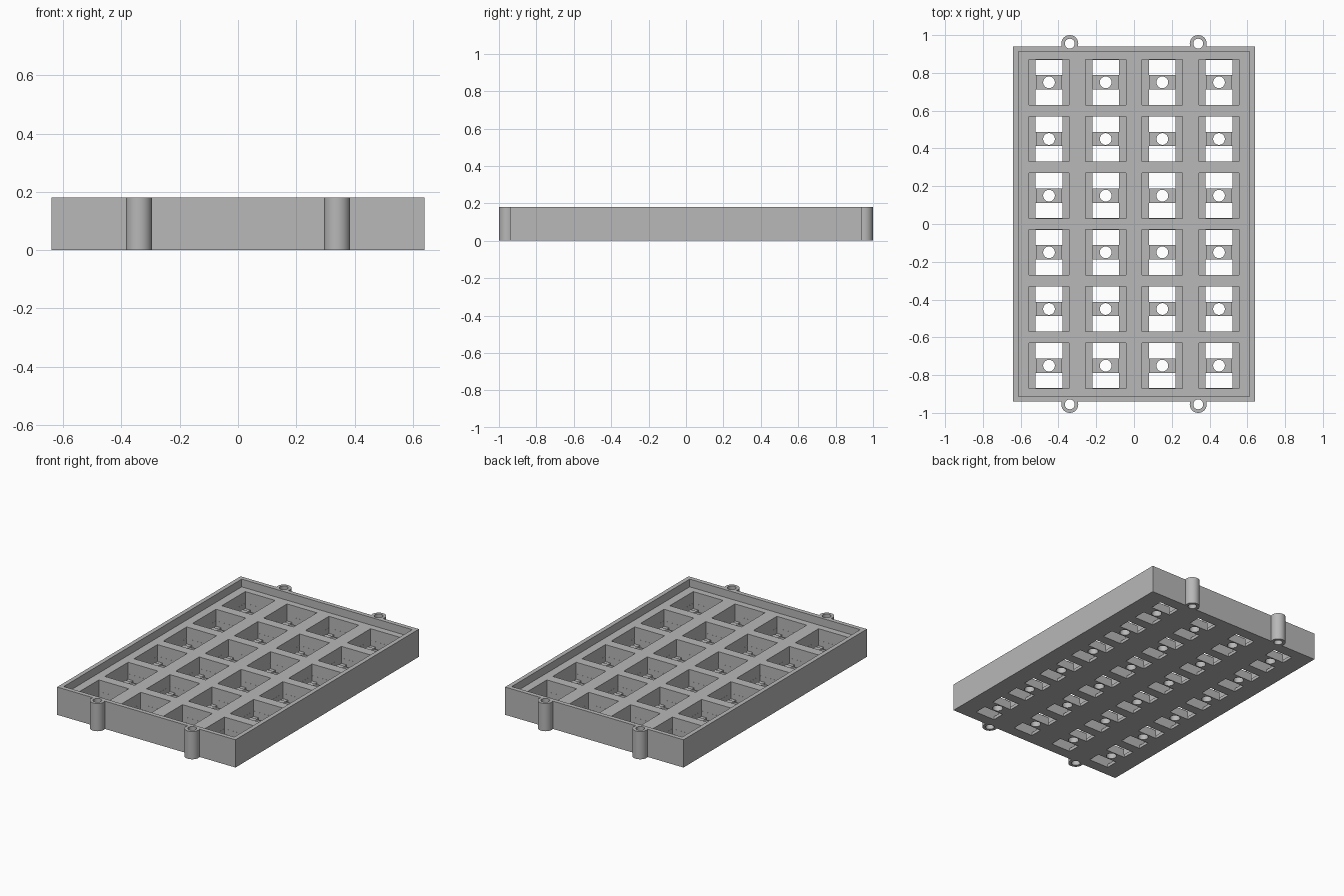
import bpy, bmesh, math
from mathutils import Matrix

if "Cube" in bpy.data.objects:
    bpy.data.objects.remove(bpy.data.objects["Cube"])

grey = bpy.data.materials.new("plain_grey")
grey.diffuse_color = (0.48, 0.48, 0.48, 1)
grey.use_nodes = True
grey.node_tree.nodes["Principled BSDF"].inputs["Base Color"].default_value = grey.diffuse_color


def add_box(bm, x0, x1, y0, y1, z0, z1):
    m = Matrix.Translation(((x0 + x1) / 2, (y0 + y1) / 2, (z0 + z1) / 2))
    m = m @ Matrix.Diagonal((x1 - x0, y1 - y0, z1 - z0, 1))
    bmesh.ops.create_cube(bm, size=1, matrix=m)


def add_cylinder(bm, x, y, r, z0, z1, n=32):
    bmesh.ops.create_cone(bm, cap_ends=True, segments=n, radius1=r, radius2=r,
                          depth=z1 - z0, matrix=Matrix.Translation((x, y, (z0 + z1) / 2)))


def to_object(name, bm):
    mesh = bpy.data.meshes.new(name)
    bm.to_mesh(mesh)
    bm.free()
    mesh.materials.append(grey)
    ob = bpy.data.objects.new(name, mesh)
    bpy.context.collection.objects.link(ob)
    return ob


def combine(target, bm, operation):
    """Apply one boolean step, then discard the helper."""
    helper = to_object("helper", bm)
    helper.hide_render = True
    mod = target.modifiers.new("step", 'BOOLEAN')
    mod.operation, mod.solver, mod.object = operation, 'EXACT', helper
    bpy.ops.object.select_all(action='DESELECT')
    bpy.context.view_layer.objects.active = target
    target.select_set(True)
    bpy.ops.object.modifier_apply(modifier=mod.name)
    bpy.data.objects.remove(helper)


HEIGHT, DECK, BAR, FLOOR = 0.18, 0.13, 0.055, 0.02
cells = [(x, y) for x in (-0.45, -0.15, 0.15, 0.45)
         for y in (-0.75, -0.45, -0.15, 0.15, 0.45, 0.75)]
bosses = [(x, y) for x in (-0.34, 0.34) for y in (-0.955, 0.955)]

# Tray block
bm = bmesh.new()
add_box(bm, -0.64, 0.64, -0.94, 0.94, 0, HEIGHT)
tray = to_object("tray", bm)

# Screw bosses on the two short ends
bm = bmesh.new()
for x, y in bosses:
    add_cylinder(bm, x, y, 0.045, 0, HEIGHT)
combine(tray, bm, 'UNION')

# Recess inside the rim
bm = bmesh.new()
add_box(bm, -0.612, 0.612, -0.912, 0.912, DECK, 0.3)
combine(tray, bm, 'DIFFERENCE')

# Pockets down to the top of the centre bars
bm = bmesh.new()
for x, y in cells:
    add_box(bm, x - 0.107, x + 0.107, y - 0.12, y + 0.12, BAR, 0.25)
combine(tray, bm, 'DIFFERENCE')

# Lower ledges on both sides of each bar
bm = bmesh.new()
for x, y in cells:
    for s in (-1, 1):
        a, b = sorted((x + s * 0.07, x + s * 0.1067))
        add_box(bm, a, b, y - 0.1197, y + 0.1197, FLOOR, 0.1)
combine(tray, bm, 'DIFFERENCE')

# Windows through the floor in front of and behind each bar
bm = bmesh.new()
for x, y in cells:
    for s in (-1, 1):
        a, b = sorted((y + s * 0.038, y + s * 0.1194))
        add_box(bm, x - 0.0705, x + 0.0705, a, b, -0.1, 0.09)
combine(tray, bm, 'DIFFERENCE')

# Round holes in the bars and bosses
bm = bmesh.new()
for x, y in cells:
    add_cylinder(bm, x, y, 0.031, -0.1, 0.11)
for x, y in bosses:
    add_cylinder(bm, x, y, 0.026, -0.1, 0.3)
combine(tray, bm, 'DIFFERENCE')

bpy.ops.object.shade_smooth_by_angle(angle=math.radians(30))
